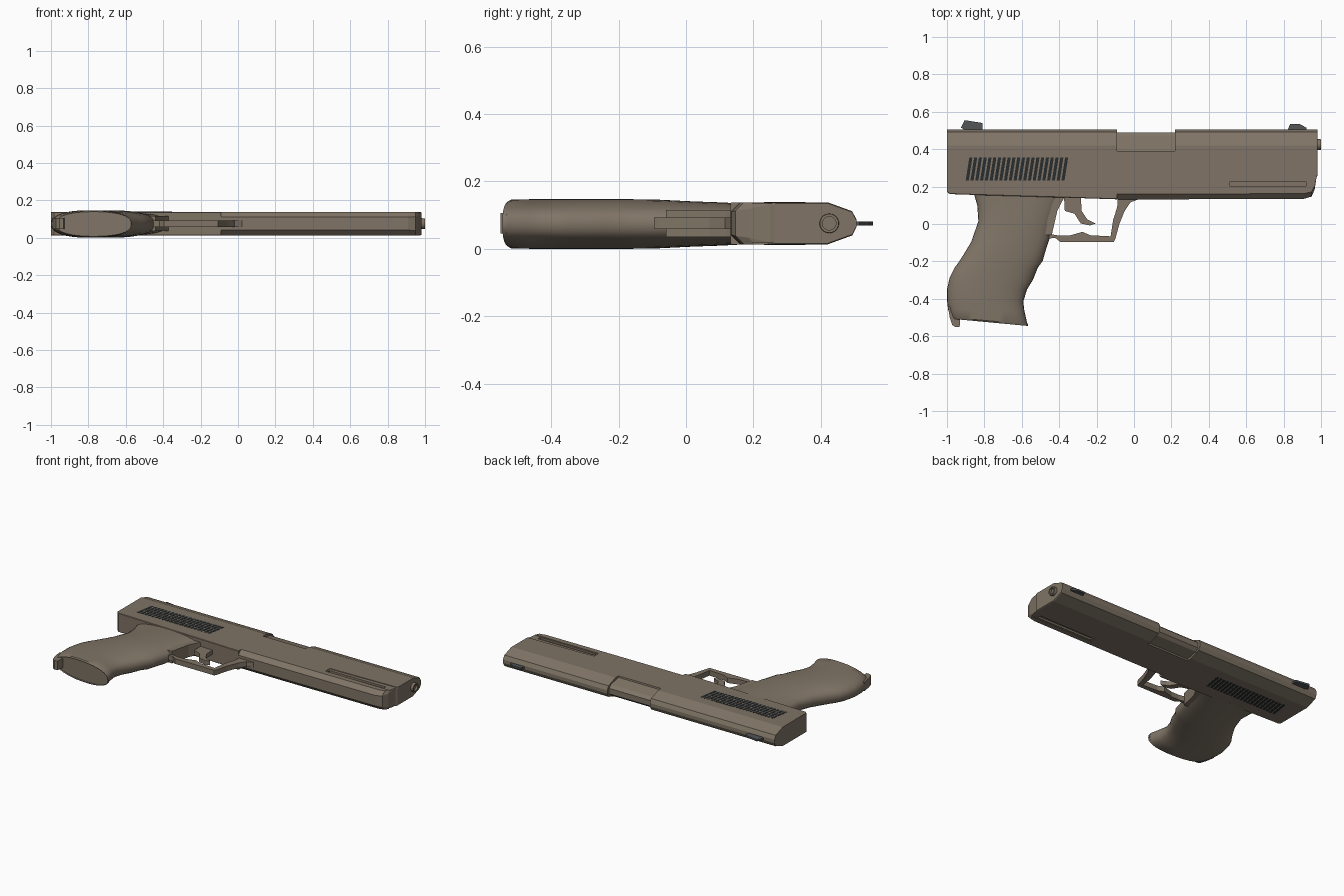
import bpy, bmesh, math
from mathutils import Matrix

if "Cube" in bpy.data.objects:
    bpy.data.objects.remove(bpy.data.objects["Cube"])

CZ = 0.0755          # middle plane of the slide
HALF = 0.0625        # half thickness of the slide


def material(name, rgb):
    m = bpy.data.materials.new(name)
    m.diffuse_color = (*rgb, 1)
    m.use_nodes = True
    m.node_tree.nodes["Principled BSDF"].inputs["Base Color"].default_value = m.diffuse_color
    return m


BROWN = material("earth brown", (0.215, 0.175, 0.133))
DARK = material("near black", (0.022, 0.026, 0.028))
GREY = material("dark grey", (0.085, 0.09, 0.092))


def finish(name, bm, mat, smooth=None):
    bmesh.ops.recalc_face_normals(bm, faces=bm.faces)
    me = bpy.data.meshes.new(name)
    bm.to_mesh(me)
    bm.free()
    me.materials.append(mat)
    ob = bpy.data.objects.new(name, me)
    bpy.context.collection.objects.link(ob)
    if smooth:
        bpy.ops.object.select_all(action='DESELECT')
        ob.select_set(True)
        bpy.context.view_layer.objects.active = ob
        bpy.ops.object.shade_smooth_by_angle(angle=math.radians(smooth))
    return ob


def add_prism(bm, pts, z0, z1):
    lo = [bm.verts.new((x, y, z0)) for x, y in pts]
    hi = [bm.verts.new((x, y, z1)) for x, y in pts]
    bm.faces.new(lo[::-1])
    bm.faces.new(hi)
    for i in range(len(pts)):
        j = (i + 1) % len(pts)
        bm.faces.new((lo[i], lo[j], hi[j], hi[i]))


def prism(name, pts, half, mat):
    bm = bmesh.new()
    add_prism(bm, pts, CZ - half, CZ + half)
    return finish(name, bm, mat)


def loft(bm, sections):
    rings = [[bm.verts.new(p) for p in s] for s in sections]
    n = len(rings[0])
    for a, b in zip(rings, rings[1:]):
        for i in range(n):
            j = (i + 1) % n
            bm.faces.new((a[i], a[j], b[j], b[i]))
    return bm.faces.new(rings[0][::-1]), bm.faces.new(rings[-1])


# Slide and frame: cross-sections along x (bottom height, chamfer, port flag)
def slide_section(x, b, c, port, shrink=0.0):
    if port:
        half = [(.488, .018), (.468, .036), (.391, .053), (.389, HALF)]
    else:
        half = [(.506, .011), (.493, .036), (.42, HALF), (.389, HALF)]
    half += [(b + c, HALF), (b, HALF - c)]
    half = [(y, h - shrink) for y, h in half]
    return [(x, y, CZ + h) for y, h in half] + [(x, y, CZ - h) for y, h in half[::-1]]


stations = [(-1, .172, .003, 0), (-.985, .16, .003, 0), (-.84, .155, .003, 0),
            (-.40, .142, .003, 0), (-.0902, .132, .003, 0), (-.09, .132, .028, 1),
            (.22, .132, .028, 1), (.2202, .132, .028, 0), (.91, .135, .028, 0),
            (.95, .147, .025, 0), (.966, .185, .02, 0), (.976, .25, .006, 0)]
bm = bmesh.new()
secs = [slide_section(*s) for s in stations] + [slide_section(.982, .26, .006, 0, .003)]
loft(bm, secs)
slide = finish("slide_and_frame", bm, BROWN)

# Side slots near the front, cut on both sides
bm = bmesh.new()
for s in (-1, 1):
    for pts, depth in (([(.5, .197), (1.1, .197), (1.1, .259), (.5, .244)], .004),
                       ([(.51, .203), (.92, .203), (.92, .228), (.51, .224)], .016)):
        z = sorted((CZ + s * (HALF - depth), CZ + s * .1))
        add_prism(bm, pts, *z)
cutter = finish("slot_cutter", bm, BROWN)
cutter.hide_render = True
cutter.hide_set(True)
mod = slide.modifiers.new("slots", 'BOOLEAN')
mod.operation = 'DIFFERENCE'
mod.solver = 'EXACT'
mod.use_self = True
mod.object = cutter

# Slanted grip serrations, thin plates on both sides
bm = bmesh.new()
for s in (-1, 1):
    z = sorted((CZ + s * (HALF - .002), CZ + s * (HALF + .0012)))
    for i in range(21):
        x = -.9 + i * .0256
        add_prism(bm, [(x, .232), (x + .0165, .232), (x + .036, .355), (x + .0195, .355)], *z)
finish("serrations", bm, DARK)

# Grip: rear and front point per level, half thickness
levels = [((-.86, .175), (-.365, .15), .061), ((-.838, .10), (-.395, .115), .064),
          ((-.832, .015), (-.43, .03), .067), ((-.87, -.095), (-.452, -.08), .0725),
          ((-.915, -.17), (-.475, -.15), .0735), ((-.938, -.205), (-.488, -.197), .0735),
          ((-.96, -.235), (-.515, -.235), .0735), ((-.985, -.285), (-.54, -.298), .0735),
          ((-1, -.35), (-.572, -.35), .0735), ((-1, -.41), (-.592, -.415), .0735),
          ((-.993, -.46), (-.586, -.465), .0735), ((-.978, -.50), (-.57, -.535), .0725),
          ((-.974, -.507), (-.568, -.545), .066)]
N = 32
sections = []
for (rx, ry), (fx, fy), h in levels:
    ring = []
    for k in range(N):
        a = 2 * math.pi * k / N
        c, s = math.cos(a), math.sin(a)
        t = .5 + .5 * math.copysign(abs(c) ** .9, c)
        z = math.copysign(abs(s) ** .8, s) * h
        ring.append((rx + (fx - rx) * t, ry + (fy - ry) * t, .0735 + z))
    sections.append(ring)
bm = bmesh.new()
top, base = loft(bm, sections)
bmesh.ops.inset_region(bm, faces=[base], thickness=.03)
bmesh.ops.translate(bm, verts=base.verts, vec=(0, .012, 0))
finish("grip", bm, BROWN, 35)

# Heel lip behind the grip base
prism("grip_heel", [(-.995, -.44), (-.985, -.50), (-.972, -.54), (-.955, -.551),
                    (-.932, -.55), (-.93, -.51), (-.92, -.44)], .03, BROWN)

# Trigger guard and trigger
prism("trigger_guard", [(-.47, -.05), (-.40, -.062), (-.345, -.062), (-.275, -.042), (-.235, -.06),
                        (-.125, -.066), (-.112, .02), (-.09, .09), (-.085, .15), (.04, .15),
                        (.02, .13), (-.02, .115), (-.05, .07), (-.078, 0), (-.1, -.08),
                        (-.107, -.095), (-.395, -.095), (-.42, -.075), (-.47, -.078)], .017, BROWN)
prism("trigger", [(-.375, .16), (-.285, .16), (-.28, .07), (-.25, .025), (-.205, .003), (-.235, -.008),
                  (-.285, .003), (-.318, .055), (-.37, .07)], .014, BROWN)
# Frame web joining grip and trigger
prism("frame_web", [(-.6, .17), (-.36, .16), (-.385, .12), (-.41, .07), (-.44, -.06), (-.6, -.06)],
      .04, BROWN)

# Thin sights on the top ridge
prism("rear_sight", [(-.925, .515), (-.905, .555), (-.81, .54), (-.81, .50), (-.90, .50)], .006, GREY)
prism("front_sight", [(.82, .50), (.835, .535), (.885, .535), (.922, .515), (.922, .50)], .006, GREY)

# Barrel muzzle with a recessed bore
bm = bmesh.new()
bmesh.ops.create_cone(bm, cap_ends=True, segments=24, radius1=.031, radius2=.028, depth=.06,
                      matrix=Matrix.Translation((.97, .425, CZ)) @ Matrix.Rotation(math.pi / 2, 4, 'Y'))
face = max(bm.faces, key=lambda f: f.calc_center_median().x)
bmesh.ops.inset_region(bm, faces=[face], thickness=.008)
inner = bmesh.ops.extrude_discrete_faces(bm, faces=[face])["faces"][0]
bmesh.ops.translate(bm, verts=inner.verts, vec=(-.014, 0, 0))
finish("muzzle", bm, BROWN, 35)
